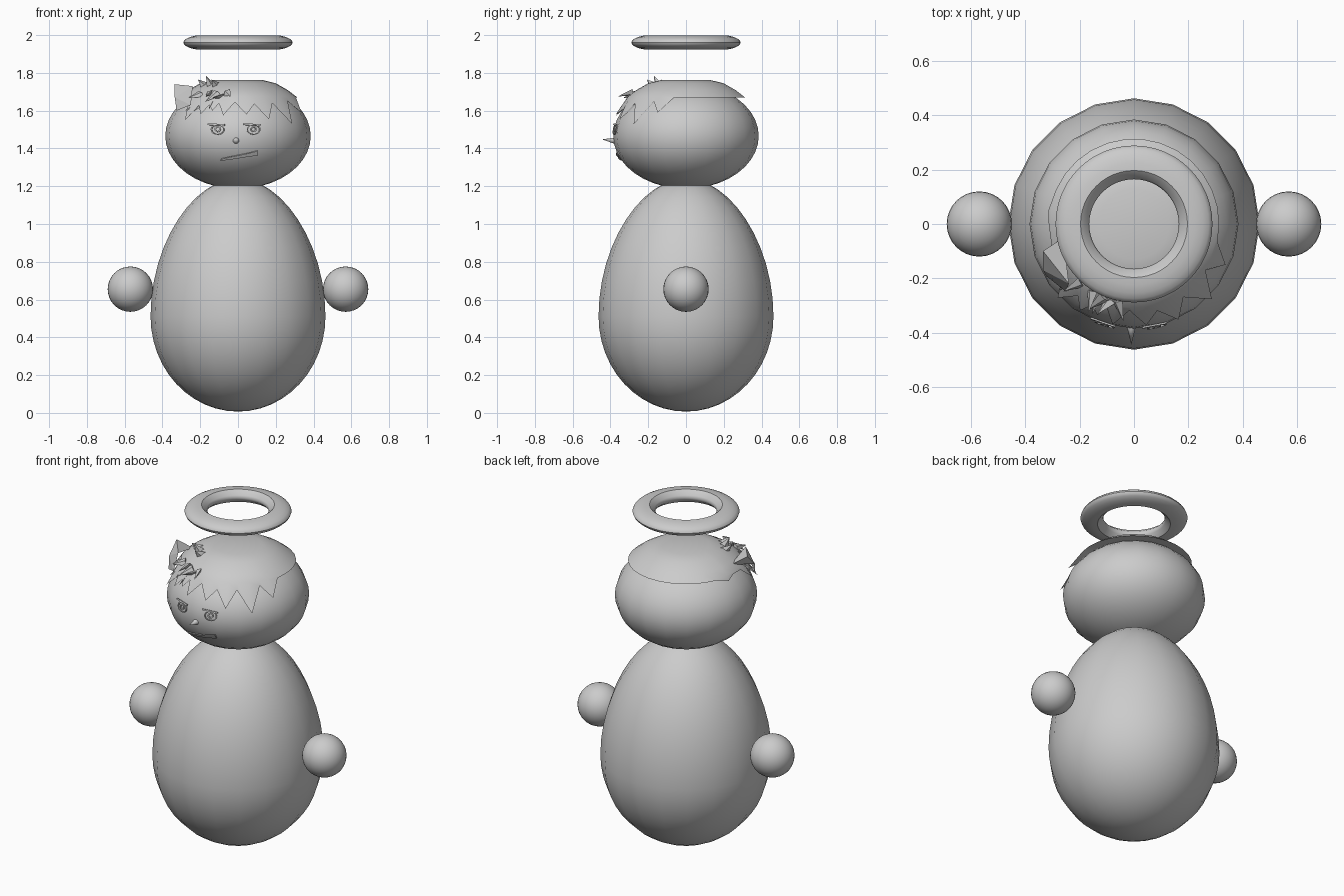
import bpy, bmesh, random
from math import sin, cos, pi, sqrt, radians
from mathutils import Vector

if "Cube" in bpy.data.objects:
    bpy.data.objects.remove(bpy.data.objects["Cube"], do_unlink=True)
random.seed(4)

GREY = (0.6, 0.6, 0.6, 1)
grey = bpy.data.materials.new("plain grey")
grey.use_nodes = True
grey.diffuse_color = GREY
grey.node_tree.nodes["Principled BSDF"].inputs["Base Color"].default_value = GREY

HEAD_Z, HEAD_R, HEAD_H = 1.466, 0.385, 0.279


def head_radius(z):
    return HEAD_R * sqrt(max(0, 1 - ((z - HEAD_Z) / HEAD_H) ** 2))


def on_face(x, z, lift):
    """Point on the front of the head, lifted a little off it."""
    return (x, -sqrt(max(0, head_radius(z) ** 2 - x * x)) - lift, z)


def polar(az, r, z):
    """Azimuth in degrees from the front, turning towards +x."""
    a = radians(az)
    return (r * sin(a), -r * cos(a), z)


def make(name, verts, faces, smooth=40):
    mesh = bpy.data.meshes.new(name)
    mesh.from_pydata(verts, [], faces)
    bm = bmesh.new()
    bm.from_mesh(mesh)
    bmesh.ops.remove_doubles(bm, verts=bm.verts, dist=1e-5)
    bmesh.ops.recalc_face_normals(bm, faces=bm.faces)
    bm.to_mesh(mesh)
    bm.free()
    mesh.materials.append(grey)
    obj = bpy.data.objects.new(name, mesh)
    bpy.context.collection.objects.link(obj)
    if smooth:
        bpy.ops.object.select_all(action='DESELECT')
        obj.select_set(True)
        bpy.context.view_layer.objects.active = obj
        bpy.ops.object.shade_smooth_by_angle(angle=radians(smooth))
    return obj


def skin(name, columns, closed=False):
    """Join equal columns of points around the vertical axis."""
    n, k = len(columns), len(columns[0])
    verts = [p for col in columns for p in col]
    faces = []
    for i in range(n):
        j = (i + 1) % n
        for a in range(k if closed else k - 1):
            b = (a + 1) % k
            faces.append((i * k + a, j * k + a, j * k + b, i * k + b))
    return make(name, verts, faces)


def revolve(name, profile, sides, closed=False):
    return skin(name, [[polar(360 * i / sides, r, z) for r, z in profile]
                       for i in range(sides)], closed)


# Egg-shaped body: a round lower half and a taller, slimmer upper half
egg = []
for i in range(25):
    a = pi * (i / 24 - 0.5)
    rise = sin(a)
    slim = 1 - 0.07 * max(0, rise) ** 2
    egg.append((0.463 * cos(a) * slim, 0.51 + rise * (0.73 if rise > 0 else 0.503)))
revolve("body", egg, 20)

# Squashed round head
revolve("head", [(HEAD_R * sin(pi * i / 20), HEAD_Z - HEAD_H * cos(pi * i / 20))
                 for i in range(21)], 20)

# Floating hands
for name, side in (("left_hand", 1), ("right_hand", -1)):
    bpy.ops.mesh.primitive_uv_sphere_add(segments=32, ring_count=16, radius=0.12,
                                         location=(side * 0.57, 0, 0.655))
    hand = bpy.context.object
    hand.name = name
    hand.data.materials.append(grey)
    bpy.ops.object.shade_smooth_by_angle(angle=radians(40))

# Halo with a crisp crest, a steep inner wall and a sloping outer side
upper = [(0.165, 0), (0.17, 0.014), (0.197, 0.038), (0.225, 0.036),
         (0.255, 0.029), (0.275, 0.019), (0.285, 0.01), (0.289, 0)]
ring = upper + [(r, -h) for r, h in upper[-2:0:-1]]
revolve("halo", [(r, 1.961 + h) for r, h in ring], 48, closed=True)

# Hair cap: level at the back, a jagged fringe in front
fringe = [(-99, 1.645), (-90, 1.67), (-75, 1.66), (-65, 1.6), (-56, 1.65), (-46, 1.55),
          (-38, 1.63), (-32, 1.58), (-27, 1.63), (-22, 1.6), (-18, 1.64), (-12, 1.575),
          (-3, 1.645), (7, 1.58), (15, 1.635), (25, 1.555), (34, 1.64), (46, 1.53),
          (57, 1.65), (66, 1.59), (78, 1.668)]
fringe += [(az, 1.67) for az in range(90, 256, 12)]
cap = [(0, 1.763), (0.13, 1.762), (0.2, 1.745), (0.265, 1.708), (0.308, 1.675)]
columns = []
for az, z in fringe:
    rim = max(head_radius(z) + 0.024, 0.314)
    columns.append([polar(az, r, h) for r, h in cap]
                   + [polar(az, rim, z), polar(az, 0.24, 1.677)])
skin("hair", columns)


# Loose tufts over the right brow
def tuft(name, root, tip, width):
    root, tip = Vector(root), Vector(tip)
    axis = (tip - root).normalized()
    u = axis.orthogonal().normalized() * width
    v = axis.cross(u) * 0.5
    make(name, [root + u, root + v, root - u, root - v, tip],
         [(0, 1, 4), (1, 2, 4), (2, 3, 4), (3, 0, 4), (3, 2, 1, 0)], smooth=0)


for i in range(9):
    az = -52 + i * 5
    z = random.uniform(1.65, 1.7)
    tuft("fringe_tuft", polar(az, 0.29, z),
         polar(az + random.uniform(-8, 8), random.uniform(0.345, 0.375),
               z - random.uniform(0.0, 0.07)), 0.026)
for az, reach, top in ((-58, 0.25, 1.765), (-45, 0.24, 1.785), (-34, 0.25, 1.765)):
    tuft("crown_tuft", polar(az, 0.2, 1.72), polar(az, reach, top), 0.035)

# Wide flap of hair standing out at the right side
make("side_flap", [(-0.24, -0.22, 1.73), (-0.335, -0.1, 1.74), (-0.335, -0.17, 1.67),
                   (-0.325, -0.19, 1.6), (-0.25, -0.25, 1.63), (-0.26, -0.05, 1.69)],
     [(0, 1, 2), (0, 2, 4), (2, 3, 4), (0, 5, 1), (1, 5, 2)], smooth=0)


# Facial features: thin plates that follow the head
def plate(name, outline, lift=0.005, inner=None):
    verts = [on_face(x, z, lift) for x, z in outline]
    n = len(outline)
    if inner:
        verts += [on_face(x, z, lift) for x, z in inner]
        faces = [(i, (i + 1) % n, n + (i + 1) % n, n + i) for i in range(n)]
    else:
        faces = [tuple(range(n))]
    obj = make(name, verts, faces, smooth=0)
    mod = obj.modifiers.new("thickness", 'SOLIDIFY')
    mod.thickness = 0.006
    mod.offset = 0


def circle(x, z, rx, rz):
    return [(x + rx * cos(pi * i / 10), z + rz * sin(pi * i / 10)) for i in range(20)]


for side, x in (("right", -0.108), ("left", 0.083)):
    plate(side + "_eye_rim", circle(x, 1.5, 0.036, 0.028), inner=circle(x, 1.5, 0.03, 0.023))
    plate(side + "_iris", circle(x, 1.502, 0.016, 0.016), inner=circle(x, 1.502, 0.009, 0.009))
    plate(side + "_brow", [(x - 0.052, 1.524), (x + 0.038, 1.521), (x + 0.038, 1.528),
                           (x - 0.052, 1.532)], 0.008)

# Pointed nose
nose_base = [on_face(x, z, -0.01) for x, z in circle(-0.01, 1.44, 0.018, 0.018)]
make("nose", nose_base + [(-0.01, -0.445, 1.448)],
     [(i, (i + 1) % 20, 20) for i in range(20)] + [tuple(range(20))])

# Crooked mouth, thicker towards the left
low = [(-0.092, 1.336), (-0.04, 1.342), (0.01, 1.35), (0.06, 1.358), (0.105, 1.364)]
high = [(0.103, 1.388), (0.06, 1.376), (0.01, 1.366), (-0.04, 1.356), (-0.088, 1.345)]
plate("mouth", low + high, 0.008)
